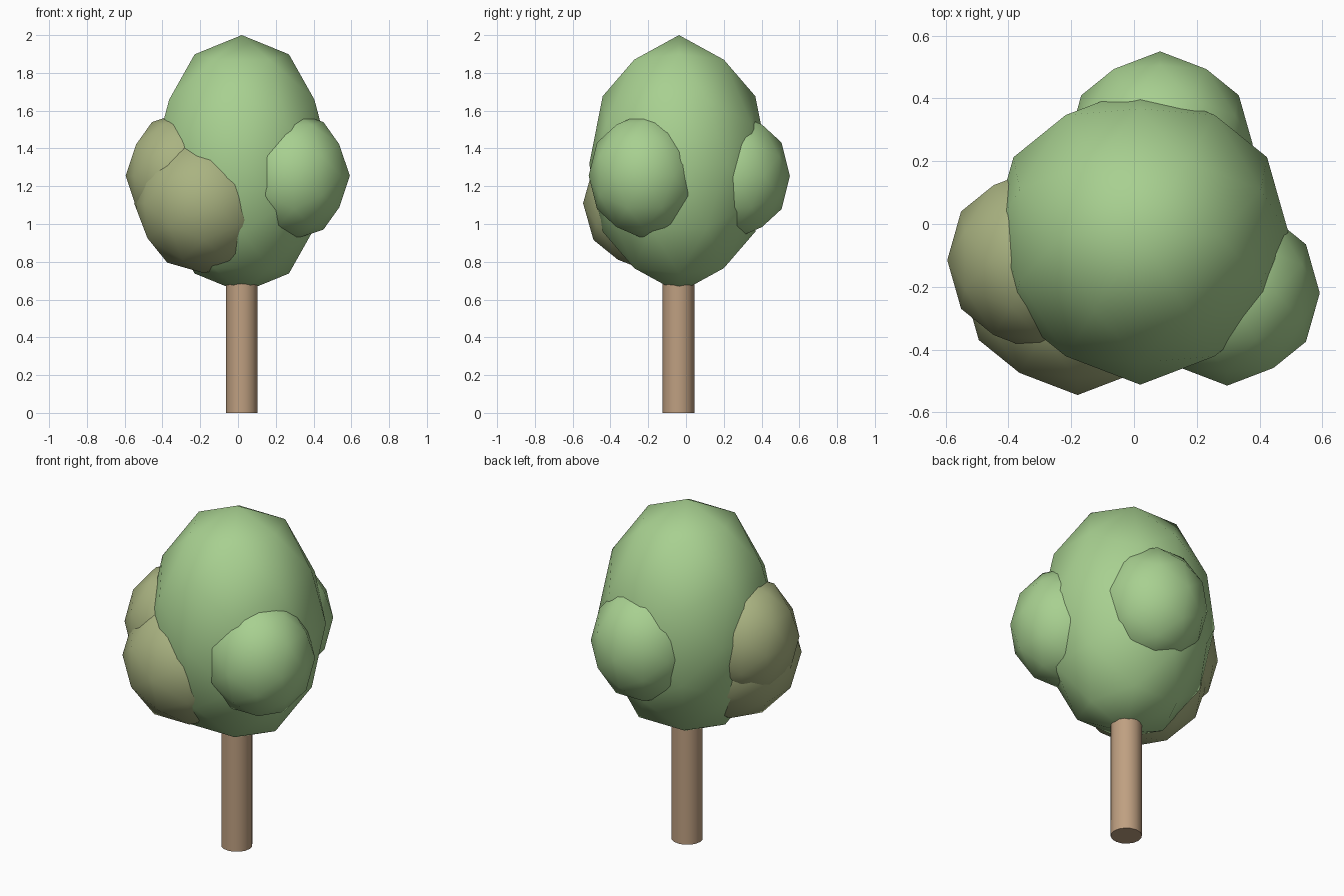
import bpy
import bmesh
import math
from mathutils import Matrix, Vector

cube = bpy.data.objects.get("Cube")
if cube:
    bpy.data.objects.remove(cube, do_unlink=True)


def make_material(name, rgb):
    mat = bpy.data.materials.new(name)
    mat.use_nodes = True
    colour = (*rgb, 1.0)
    mat.diffuse_color = colour
    bsdf = next(n for n in mat.node_tree.nodes if n.type == "BSDF_PRINCIPLED")
    bsdf.inputs["Base Color"].default_value = colour
    bsdf.inputs["Roughness"].default_value = 0.9
    return mat


green = make_material("leaf_green", (0.39, 0.63, 0.28))
olive = make_material("leaf_olive", (0.40, 0.45, 0.22))
brown = make_material("bark_brown", (0.52, 0.35, 0.22))

# Turn the icosphere so that an edge midpoint, not a corner, points up
EDGE_UP = Matrix.Rotation(-math.atan(2) / 2, 4, "Y")


def finish(bm, name, mat, angle):
    mesh = bpy.data.meshes.new(name)
    bm.to_mesh(mesh)
    bm.free()
    mesh.materials.append(mat)
    obj = bpy.data.objects.new(name, mesh)
    bpy.context.collection.objects.link(obj)
    bpy.ops.object.select_all(action="DESELECT")
    obj.select_set(True)
    bpy.context.view_layer.objects.active = obj
    bpy.ops.object.shade_smooth_by_angle(angle=math.radians(angle))
    return obj


def leaf_ball(name, centre, width, height, mat):
    """Low-poly ellipsoid of leaves; width and height are radii."""
    bm = bmesh.new()
    stretch = Matrix.Diagonal((width, width, height, 1.0))
    bmesh.ops.create_icosphere(
        bm, subdivisions=2, radius=1.0,
        matrix=Matrix.Translation(Vector(centre)) @ stretch @ EDGE_UP)
    return finish(bm, name, mat, 60)


def trunk(name, x, y, radius, height):
    bm = bmesh.new()
    bmesh.ops.create_cone(
        bm, cap_ends=True, segments=16, radius1=radius, radius2=radius,
        depth=height, matrix=Matrix.Translation((x, y, height / 2)))
    return finish(bm, name, brown, 40)


# Trunk and main crown share one axis
trunk("trunk", 0.02, -0.04, 0.084, 0.8)
leaf_ball("crown", (0.02, -0.037, 1.318), 0.475, 0.682, green)

# Smaller clumps around the crown
leaf_ball("left_clump", (0.297, -0.22, 1.255), 0.295, 0.335, green)
leaf_ball("back_clump", (0.083, 0.255, 1.255), 0.295, 0.335, green)
leaf_ball("right_clump", (-0.30, -0.115, 1.255), 0.295, 0.335, olive)
leaf_ball("front_clump", (-0.18, -0.175, 1.11), 0.37, 0.37, olive)
